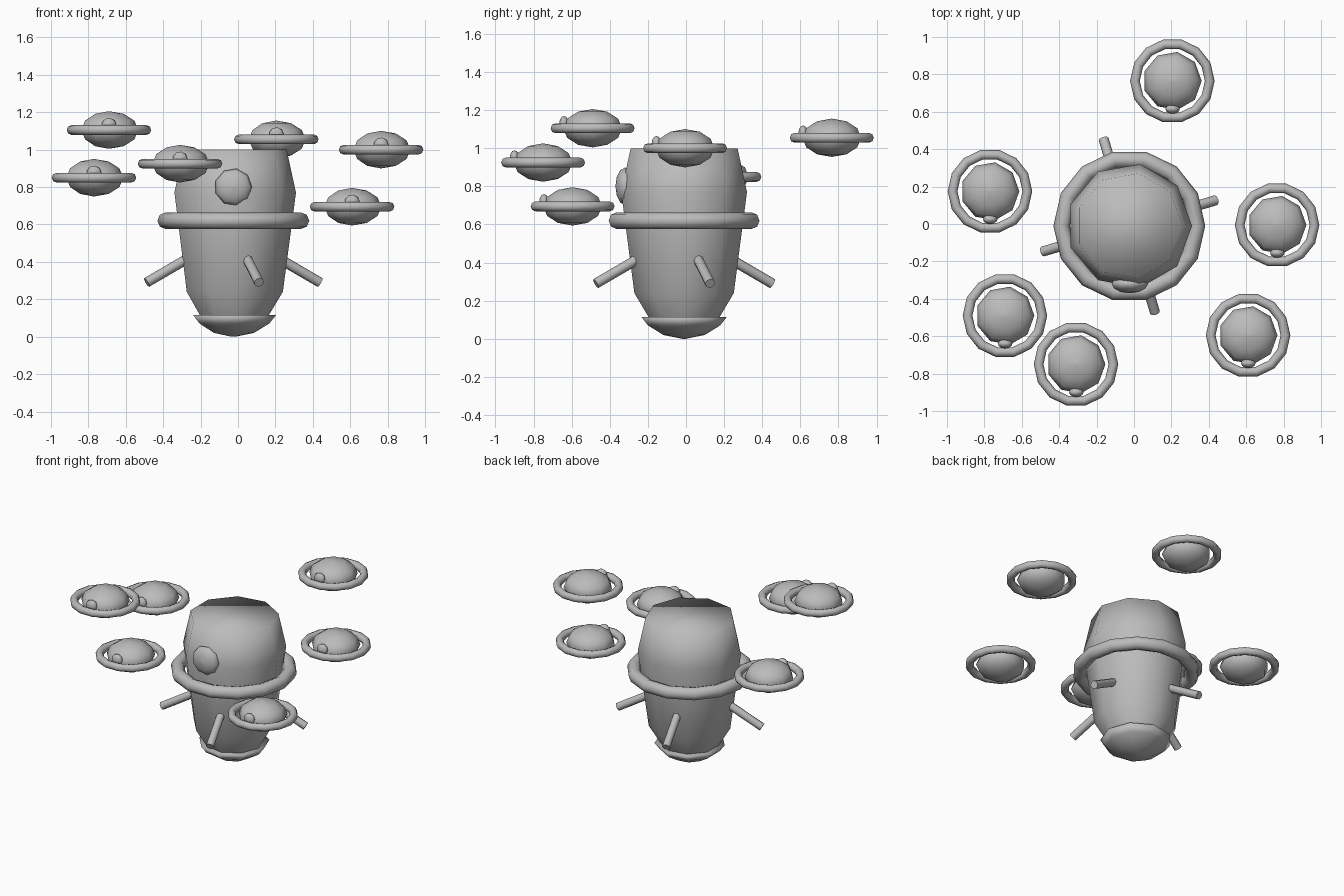
import bpy, math
from math import sin, cos, pi
from mathutils import Vector

cube = bpy.data.objects.get("Cube")
if cube:
    bpy.data.objects.remove(cube)

grey = bpy.data.materials.new("plain grey")
grey.use_nodes = True
grey.diffuse_color = (0.5, 0.5, 0.5, 1)
grey.node_tree.nodes["Principled BSDF"].inputs["Base Color"].default_value = (0.5, 0.5, 0.5, 1)


def build(name, verts, faces, loc):
    mesh = bpy.data.meshes.new(name)
    mesh.from_pydata(verts, [], faces)
    mesh.materials.append(grey)
    mesh.shade_smooth()
    ob = bpy.data.objects.new(name, mesh)
    ob.location = loc
    bpy.context.collection.objects.link(ob)
    return ob


def lathe(name, profile, loc, sides=9):
    """Revolve (radius, height) points, listed bottom to top, and cap both ends."""
    verts = [(r * cos(2 * pi * i / sides), r * sin(2 * pi * i / sides), z)
             for r, z in profile for i in range(sides)]
    faces = [(k * sides + i, k * sides + (i + 1) % sides,
              (k + 1) * sides + (i + 1) % sides, (k + 1) * sides + i)
             for k in range(len(profile) - 1) for i in range(sides)]
    top = (len(profile) - 1) * sides
    faces += [tuple(reversed(range(sides))), tuple(range(top, top + sides))]
    return build(name, verts, faces, loc)


def ball(name, loc, size, sides=9, rings=6):
    """Low-poly ellipsoid with small end caps."""
    angles = [max(0.02, min(pi - 0.02, pi * k / rings)) for k in range(rings + 1)]
    ob = lathe(name, [(sin(a), -cos(a)) for a in angles], loc, sides)
    ob.scale = size
    return ob


def ring(name, loc, major, minor, sides=14, tube=8):
    verts = [((major + minor * cos(2 * pi * j / tube)) * cos(2 * pi * i / sides),
              (major + minor * cos(2 * pi * j / tube)) * sin(2 * pi * i / sides),
              minor * sin(2 * pi * j / tube))
             for i in range(sides) for j in range(tube)]
    faces = [(i * tube + j, (i + 1) % sides * tube + j,
              (i + 1) % sides * tube + (j + 1) % tube, i * tube + (j + 1) % tube)
             for i in range(sides) for j in range(tube)]
    return build(name, verts, faces, loc)


def eye(name, loc, radius, depth):
    ob = ball(name, loc, (radius, radius, depth))
    ob.rotation_euler.x = pi / 2
    return ob


# Main body with its bowl, belt ring and eye
CX, CY = -0.025, -0.01
lathe("body", [(0.17, 0.07), (0.19, 0.115), (0.265, 0.24), (0.335, 0.77), (0.285, 1.0)], (CX, CY, 0))
lathe("base_bowl", [(0.01, 0.0), (0.11, 0.02), (0.192, 0.07), (0.228, 0.115)], (CX, CY, 0))
ring("belt_ring", (CX, CY, 0.62), 0.362, 0.044)
eye("main_eye", (CX, CY - 0.31, 0.8), 0.1, 0.05)

# Four sloping arms
for n in range(4):
    a = math.radians(16.5 + 90 * n)
    out = Vector((cos(a), sin(a), 0))
    start = out * 0.22 + Vector((CX, CY, 0.437))
    end = out * 0.483 + Vector((CX, CY, 0.29))
    axis = end - start
    arm = lathe(f"arm_{n + 1}", [(0.027, 0), (0.027, axis.length)], start, 8)
    arm.rotation_euler = axis.to_track_quat('Z', 'Y').to_euler()
    arm.data.set_sharp_from_angle(angle=math.radians(50))

# Six small saucers hovering around the body
saucers = [(-0.69, -0.49, 1.105), (-0.77, 0.175, 0.85), (-0.31, -0.75, 0.925),
           (0.205, 0.765, 1.055), (0.765, -0.005, 1.0), (0.61, -0.595, 0.695)]
for n, (x, y, z) in enumerate(saucers, 1):
    ball(f"saucer_{n}", (x, y, z), (0.157, 0.157, 0.1))
    ring(f"saucer_ring_{n}", (x, y, z), 0.2, 0.026)
    eye(f"saucer_eye_{n}", (x, y - 0.15, z + 0.025), 0.04, 0.025)
